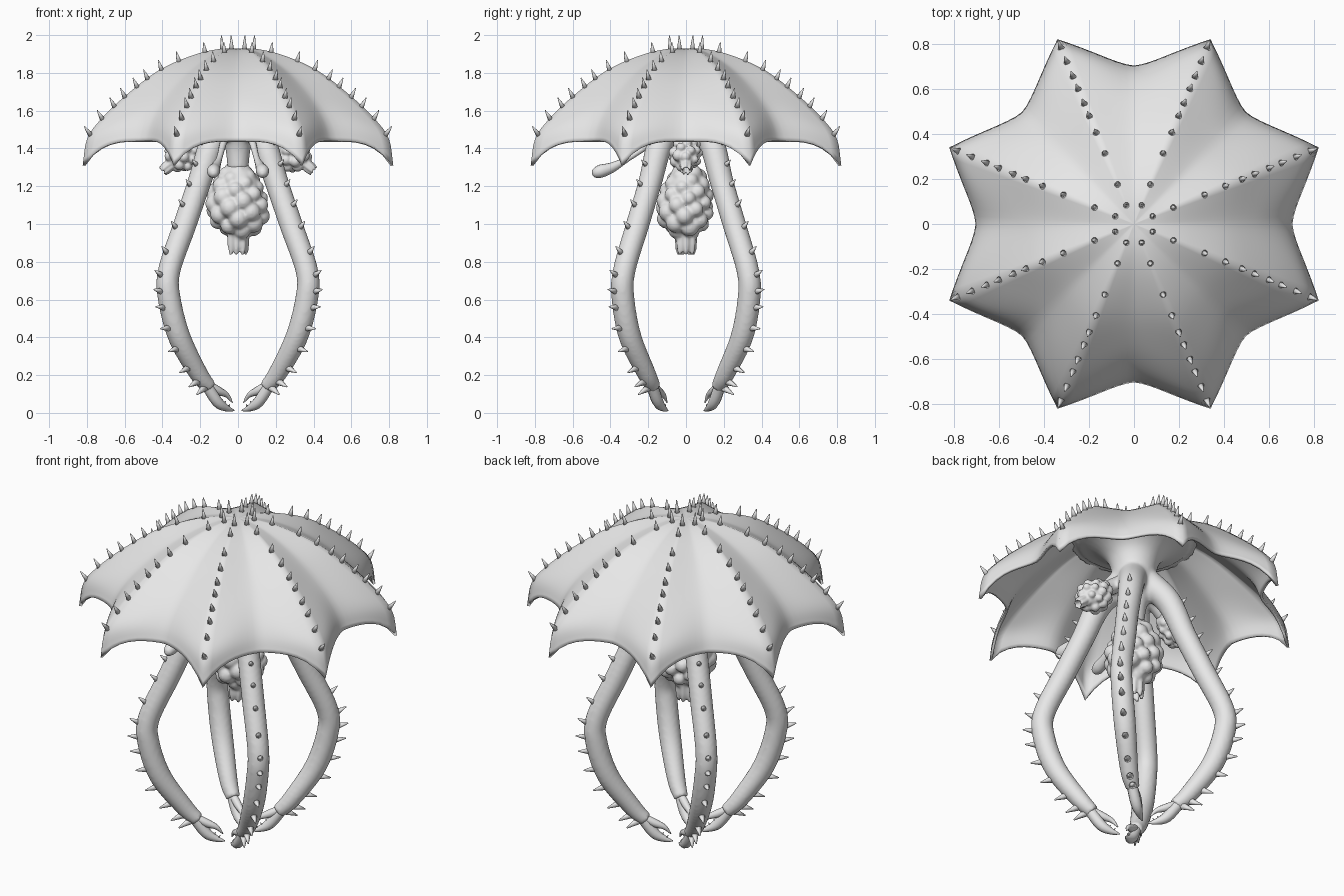
import bpy, bmesh
from math import sin, cos, pi, radians, sqrt
from mathutils import Vector, Matrix

default_cube = bpy.data.objects.get("Cube")
if default_cube:
    bpy.data.objects.remove(default_cube, do_unlink=True)

# One plain grey material
grey = bpy.data.materials.new("plain_grey")
grey.use_nodes = True
grey.diffuse_color = (0.8, 0.8, 0.8, 1)
grey.node_tree.nodes["Principled BSDF"].inputs["Base Color"].default_value = (0.8, 0.8, 0.8, 1)


def finish(name, bm, recalc=True):
    """Turn a bmesh into a smooth shaded object."""
    if recalc:
        bmesh.ops.recalc_face_normals(bm, faces=bm.faces[:])
    for face in bm.faces:
        face.smooth = True
    mesh = bpy.data.meshes.new(name)
    bm.to_mesh(mesh)
    bm.free()
    mesh.materials.append(grey)
    obj = bpy.data.objects.new(name, mesh)
    bpy.context.collection.objects.link(obj)
    return obj


def merge_softly(obj, voxel, iterations):
    """Fuse overlapping pieces into one organic skin."""
    remesh = obj.modifiers.new("fuse", 'REMESH')
    remesh.mode = 'VOXEL'
    remesh.voxel_size = voxel
    remesh.use_smooth_shade = True
    soften = obj.modifiers.new("soften", 'SMOOTH')
    soften.iterations = iterations


def smooth_path(points, steps):
    """Catmull-Rom curve through points of any dimension."""
    pts = [Vector(p) for p in points]
    pts = [2 * pts[0] - pts[1]] + pts + [2 * pts[-1] - pts[-2]]
    path = []
    for a, b, c, d in zip(pts, pts[1:], pts[2:], pts[3:]):
        for i in range(steps):
            t = i / steps
            path.append(0.5 * (2 * b + (c - a) * t + (2 * a - 5 * b + 4 * c - d) * t**2
                               + (3 * b - a - 3 * c + d) * t**3))
    return path + [pts[-2]]


def add_tube(bm, path, sides=14):
    """Sweep a circle along (x, y, z, radius) points without twisting."""
    rings = []
    heading, turn = Vector((0, 0, 1)), Matrix.Identity(3)
    for i, p in enumerate(path):
        tangent = path[min(i + 1, len(path) - 1)].xyz - path[max(i - 1, 0)].xyz
        turn = heading.rotation_difference(tangent).to_matrix() @ turn
        heading = tangent
        rings.append([bm.verts.new(p.xyz + turn @ Vector((cos(a), sin(a), 0)) * p.w)
                      for a in (2 * pi * k / sides for k in range(sides))])
    for low, high in zip(rings, rings[1:]):
        for k in range(sides):
            n = (k + 1) % sides
            bm.faces.new((low[k], low[n], high[n], high[k]))
    bm.faces.new(rings[0])
    bm.faces.new(rings[-1])


def add_spike(bm, base, direction, length, radius):
    turn = direction.to_track_quat('Z', 'X').to_matrix().to_4x4()
    place = Matrix.Translation(base + direction.normalized() * length * 0.4) @ turn
    bmesh.ops.create_cone(bm, cap_ends=True, segments=8, radius1=radius,
                          radius2=radius * 0.15, depth=length * 1.2, matrix=place)


def add_ball(bm, centre, size, place, detail):
    matrix = place @ Matrix.Translation(centre) @ Matrix.Diagonal((*size, 1))
    bmesh.ops.create_uvsphere(bm, u_segments=detail * 2, v_segments=detail, radius=1, matrix=matrix)


# Canopy: blend a rib profile and a flatter web profile around the circle
rib = smooth_path([(0, 1.93), (.12, 1.925), (.27, 1.89), (.46, 1.81),
                   (.65, 1.675), (.79, 1.55), (.865, 1.45), (.89, 1.31)], 4)
web = smooth_path([(0, 1.93), (.11, 1.92), (.245, 1.874), (.4, 1.79),
                   (.53, 1.69), (.62, 1.6), (.675, 1.52), (.705, 1.44)], 4)
SEGMENTS = 128
bm = bmesh.new()
centre = bm.verts.new((0, 0, 1.93))
rings = []
for i in range(1, len(rib)):
    t = i / (len(rib) - 1)
    ring = []
    for k in range(SEGMENTS):
        angle = 2 * pi * k / SEGMENTS
        off = abs(((angle / (pi / 4)) % 1) - 0.5) * 2      # 0 on a rib, 1 mid web
        r = web[i].x + (rib[i].x - web[i].x) * (1 - off) ** 1.6
        z = web[i].y + (rib[i].y - web[i].y) * (1 - off) ** (1.3 + 3 * t**3)
        ring.append(bm.verts.new((r * cos(angle), r * sin(angle), z)))
    rings.append(ring)
for k in range(SEGMENTS):
    n = (k + 1) % SEGMENTS
    bm.faces.new((centre, rings[0][k], rings[0][n]))
    for inner, outer in zip(rings, rings[1:]):
        bm.faces.new((inner[k], outer[k], outer[n], inner[n]))
canopy = finish("canopy", bm, recalc=False)
shell = canopy.modifiers.new("thickness", 'SOLIDIFY')
shell.thickness = 0.015
shell.offset = -1

# Spikes along the eight ribs
bm = bmesh.new()
for k in range(8):
    angle = pi / 8 + k * pi / 4
    out = Vector((cos(angle), sin(angle), 0))
    for r in (.09, .19, .34, .44, .52, .58, .65, .71, .78, .85):
        a, b = next((a, b) for a, b in zip(rib, rib[1:]) if b.x >= r)
        z = a.y + (b.y - a.y) * (r - a.x) / (b.x - a.x)
        slope = out * (a.y - b.y) + Vector((0, 0, b.x - a.x))
        lean = slope.normalized() + Vector((0, 0, 0.4))
        length = 0.07 if r < 0.1 else 0.05
        add_spike(bm, out * r + Vector((0, 0, z)), lean, length, 0.016)
finish("canopy_spikes", bm)

# Body: a column flaring into the canopy, four legs and two pod stalks
LEG = [(.05, .05, 1.56, .08), (.135, .135, 1.43, .07), (.205, .19, 1.22, .063),
       (.28, .255, 1.0, .062), (.365, .328, .75, .06), (.363, .333, .6, .061),
       (.31, .295, .4, .06), (.21, .21, .21, .05), (.15, .17, .135, .039)]
FINGERS = {"upper": [(.175, .185, .16, .02), (.11, .15, .12, .023),
                     (.06, .12, .095, .014), (.03, .1, .055, .003)],
           "lower": [(.175, .185, .16, .03), (.11, .15, .06, .03),
                     (.06, .12, .025, .018), (.02, .095, .012, .003)]}
body = bmesh.new()
add_tube(body, smooth_path([(0, 0, 1.29, .055), (0, 0, 1.38, .064), (0, 0, 1.44, .08),
                            (0, 0, 1.52, .115), (0, 0, 1.64, .125), (0, 0, 1.72, .155),
                            (0, 0, 1.78, .23), (0, 0, 1.815, .35)], 4), 32)
for sx in (1, -1):
    add_tube(body, smooth_path([(.05 * sx, 0, 1.54, .05), (.13 * sx, 0, 1.5, .045),
                                (.23 * sx, 0, 1.42, .045)], 4))
    for sy in (1, -1):
        side = ("left" if sx > 0 else "right") + ("_back" if sy > 0 else "_front")

        def mirrored(points, steps):
            return smooth_path([(x * sx, y * sy, z, r) for x, y, z, r in points], steps)

        path = mirrored(LEG, 6)
        add_tube(body, path, 18)

        # Outer row of leg spikes
        bm = bmesh.new()
        for i in range(7, len(path) - 2, 3):
            tangent = (path[i + 1].xyz - path[i - 1].xyz).normalized()
            out = Vector((sx, sy, 0))
            out = (out - tangent * out.dot(tangent)).normalized()
            low = i / len(path)
            add_spike(bm, path[i].xyz + out * path[i].w * 0.88, out - tangent * 0.3,
                      0.035 + 0.035 * low, 0.016 + 0.008 * low)
        finish(side + "_leg_spikes", bm)

        # Pincer with small teeth
        bm = bmesh.new()
        for finger in FINGERS.values():
            add_tube(bm, mirrored(finger, 4), 10)
        for p in mirrored(FINGERS["lower"], 4)[5:11:2]:
            add_spike(bm, p.xyz + Vector((0, 0, p.w * 0.9)), Vector((-sx, -sy, 2)), 0.016, 0.007)
        finish(side + "_pincer", bm)
merge_softly(finish("body_and_legs", body), 0.011, 5)


# Lumpy egg with a fringe at its lower end
def lumpy_egg(name, place, lumps, voxel):
    bm = bmesh.new()
    add_ball(bm, (0, 0, 0), (.13, .118, .2), place, 14)
    for i in range(lumps):
        h = 1 - 2 * (i + 0.5) / lumps
        ring, angle = sqrt(1 - h * h), i * pi * (3 - sqrt(5))
        wide = 0.125 * (1 - 0.25 * h)
        spot = (ring * cos(angle) * wide, ring * sin(angle) * wide * 0.88, h * 0.165)
        size = 0.046 + 0.008 * sin(i * 2.3)
        add_ball(bm, spot, (size,) * 3, place, 7)
    scale = place.to_scale().x
    for k in range(7):
        angle = 2 * pi * k / 7
        a = Vector((cos(angle) * .042, sin(angle) * .042, 0))
        ends = [(a + Vector((0, 0, z)), r) for z, r in ((-.17, .02), (-.24, .018), (-.288, .01))]
        add_tube(bm, [Vector((*(place @ p), r * scale)) for p, r in ends], 8)
    merge_softly(finish(name, bm), voxel, 3)


lumpy_egg("hanging_egg_sac", Matrix.Translation((0, 0, 1.125)), 46, 0.009)

for s, side in ((1, "left"), (-1, "right")):
    # Side pods under the canopy
    tilt = Matrix.Rotation(radians(-50 * s), 4, 'Y')
    lumpy_egg(side + "_pod", Matrix.Translation((.275 * s, 0, 1.385)) @ tilt @ Matrix.Scale(.58, 4),
              36, 0.006)

    # Front feelers with club ends
    bm = bmesh.new()
    add_tube(bm, smooth_path([(.05 * s, -.08, 1.52, .024), (.08 * s, -.2, 1.42, .018),
                              (.1 * s, -.31, 1.345, .016), (.12 * s, -.39, 1.3, .027),
                              (.13 * s, -.45, 1.28, .035), (.13 * s, -.485, 1.267, .024),
                              (.13 * s, -.497, 1.263, .006)], 4), 12)
    finish(side + "_feeler", bm)
